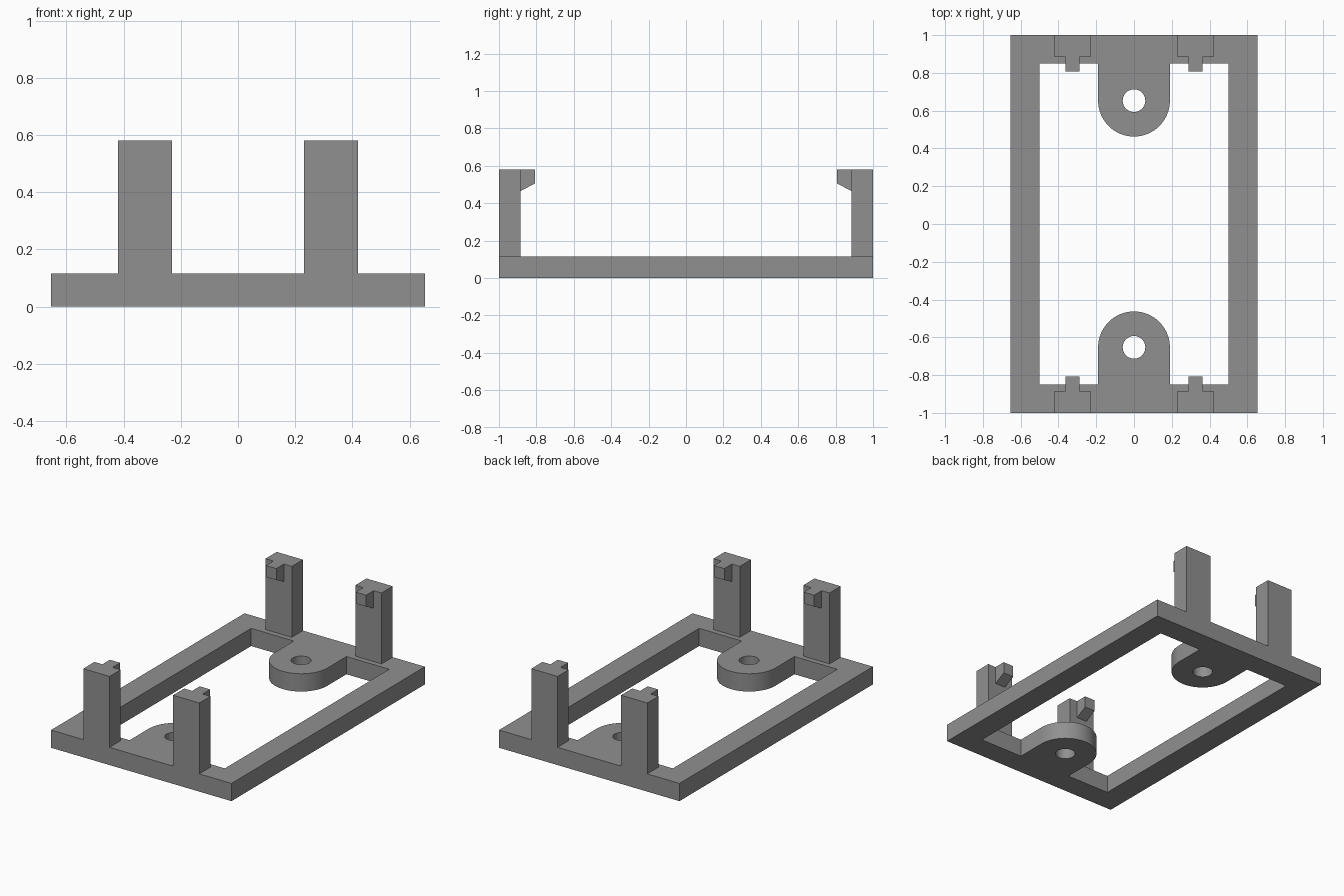
import bpy, bmesh, math

if "Cube" in bpy.data.objects:
    bpy.data.objects.remove(bpy.data.objects["Cube"])

H = 0.116               # base thickness
TOP = 0.58              # clip height
TAB_R, TAB_Y, HOLE_R = 0.19, 0.653, 0.06

grey = bpy.data.materials.new("grey plastic")
grey.diffuse_color = (0.28, 0.28, 0.28, 1)
grey.use_nodes = True
grey.node_tree.nodes["Principled BSDF"].inputs["Base Color"].default_value = grey.diffuse_color


def arc(cy, r, a0, a1, n):
    return [(r * math.cos(a0 + (a1 - a0) * i / n),
             cy + r * math.sin(a0 + (a1 - a0) * i / n)) for i in range(n + 1)]


def add_object(name, bm):
    bmesh.ops.recalc_face_normals(bm, faces=bm.faces)
    mesh = bpy.data.meshes.new(name)
    bm.to_mesh(mesh)
    bm.free()
    mesh.materials.append(grey)
    obj = bpy.data.objects.new(name, mesh)
    bpy.context.collection.objects.link(obj)
    return obj


def prism(bm, points, offset):
    face = bm.faces.new([bm.verts.new(p) for p in points])
    ext = bmesh.ops.extrude_face_region(bm, geom=[face])
    bmesh.ops.translate(bm, vec=offset,
                        verts=[v for v in ext["geom"] if isinstance(v, bmesh.types.BMVert)])


# base frame: outline, window with the two screw tabs, screw holes
outer = [(-0.653, -1), (0.653, -1), (0.653, 1), (-0.653, 1)]
half = [(0.5, 0.85)] + [(TAB_R, 0.85)] + arc(TAB_Y, TAB_R, 0, -math.pi, 32) \
    + [(-TAB_R, 0.85), (-0.5, 0.85)]
window = half + [(-x, -y) for x, y in half]
hole = arc(TAB_Y, HOLE_R, 0, 2 * math.pi, 32)[:-1]
loops = [outer, window, hole, [(x, -y) for x, y in hole]]

curve = bpy.data.curves.new("base_outline", "CURVE")
curve.dimensions, curve.fill_mode, curve.extrude = "2D", "BOTH", H / 2
for loop in loops:
    spline = curve.splines.new("POLY")
    spline.points.add(len(loop) - 1)
    for p, (x, y) in zip(spline.points, loop):
        p.co = (x, y, 0, 1)
    spline.use_cyclic_u = True
outline = bpy.data.objects.new("base_outline", curve)
bpy.context.collection.objects.link(outline)
bpy.context.view_layer.update()
bm = bmesh.new()
bm.from_mesh(outline.to_mesh())
outline.to_mesh_clear()
bpy.data.objects.remove(outline)
bmesh.ops.remove_doubles(bm, verts=bm.verts, dist=1e-4)
bmesh.ops.translate(bm, verts=bm.verts, vec=(0, 0, H / 2))
base = add_object("base_frame", bm)

# four clip posts, each with a hook pointing inwards
parts = [base]
for sx, side in ((-1, "left"), (1, "right")):
    for sy, end in ((-1, "front"), (1, "back")):
        bm = bmesh.new()
        post = [(0.23, 1), (0.42, 1), (0.42, 0.885), (0.23, 0.885)]
        prism(bm, [(sx * x, sy * y, H) for x, y in post], (0, 0, TOP - H))
        parts.append(add_object(f"clip_post_{end}_{side}", bm))
        bm = bmesh.new()
        hook = [(0.885, TOP), (0.807, TOP), (0.807, 0.505), (0.885, 0.465)]
        prism(bm, [(sx * 0.325 - 0.0375, sy * y, z) for y, z in hook], (0.075, 0, 0))
        parts.append(add_object(f"clip_hook_{end}_{side}", bm))

# smooth the rounded walls, keep the edges sharp
bpy.ops.object.select_all(action="DESELECT")
for obj in parts:
    obj.select_set(True)
bpy.context.view_layer.objects.active = base
bpy.ops.object.shade_smooth_by_angle(angle=math.radians(30))
